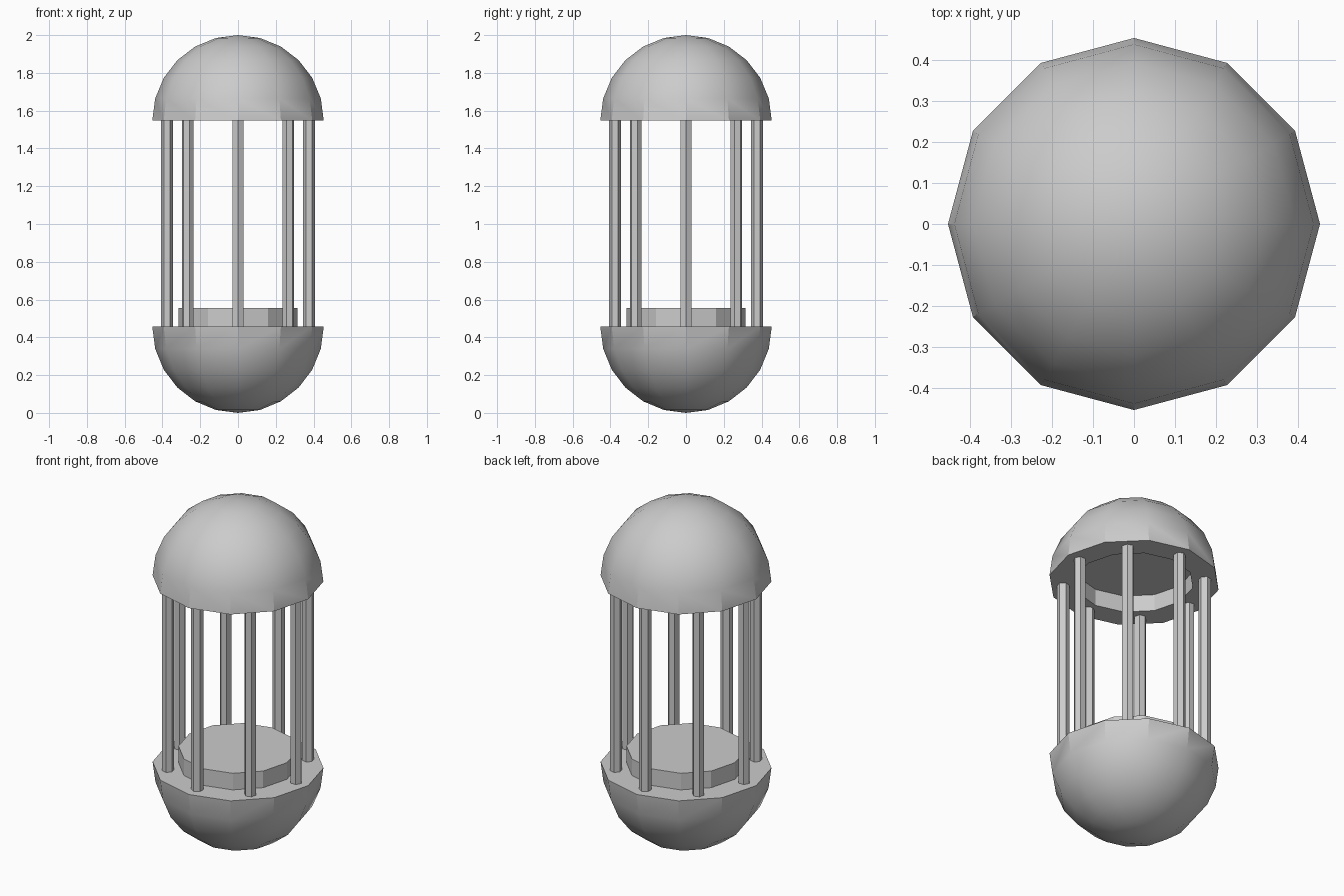
import bpy
import bmesh
from math import sin, cos, pi, radians

if "Cube" in bpy.data.objects:
    bpy.data.objects.remove(bpy.data.objects["Cube"])

SIDES = 12
R = 0.454           # dome radius
INNER = 0.316       # raised plate / recess radius
STEP = 0.097        # plate height / recess depth
LOW_RIM, HIGH_RIM = 0.458, 1.547


def finish(bm, name, smooth_angle=None):
    bmesh.ops.recalc_face_normals(bm, faces=bm.faces)
    mesh = bpy.data.meshes.new(name)
    bm.to_mesh(mesh)
    bm.free()
    obj = bpy.data.objects.new(name, mesh)
    bpy.context.collection.objects.link(obj)
    if smooth_angle:
        bpy.ops.object.select_all(action='DESELECT')
        obj.select_set(True)
        bpy.context.view_layer.objects.active = obj
        bpy.ops.object.shade_smooth_by_angle(angle=radians(smooth_angle))
    return obj


def lathe(name, profile, sides=SIDES, smooth_angle=None):
    """Revolve (radius, z) points; radius 0 makes a pole, open ends are capped."""
    bm = bmesh.new()
    rings = []
    for r, z in profile:
        if r == 0:
            rings.append([bm.verts.new((0, 0, z))] * sides)
        else:
            rings.append([bm.verts.new((r * cos(2 * pi * i / sides),
                                        r * sin(2 * pi * i / sides), z))
                          for i in range(sides)])
    for a, b in zip(rings, rings[1:]):
        for i in range(sides):
            j = (i + 1) % sides
            quad = list(dict.fromkeys((a[i], a[j], b[j], b[i])))
            bm.faces.new(quad)
    for ring in (rings[0], rings[-1]):
        if ring[0] is not ring[1]:
            bm.faces.new(ring)
    return finish(bm, name, smooth_angle)


def dome_profile(rim, height):
    """Half-sphere arc from the pole to the rim; negative height points down."""
    arc = [(R * cos(radians(a)), rim + height * sin(radians(a)))
           for a in range(75, -1, -15)]
    return [(0, rim + height)] + arc


# Lower dome with raised plate
lathe("lower_dome", dome_profile(LOW_RIM, -LOW_RIM)
      + [(INNER, LOW_RIM), (INNER, LOW_RIM + STEP)], smooth_angle=29)

# Upper dome with matching recess
lathe("upper_dome", dome_profile(HIGH_RIM, 2 - HIGH_RIM)
      + [(INNER, HIGH_RIM), (INNER, HIGH_RIM + STEP)], smooth_angle=29)

# Eight hexagonal bars around the cage
for k in range(8):
    a = k * pi / 4
    bar = lathe(f"cage_bar_{k + 1}",
                [(0.0325, LOW_RIM - 0.005), (0.0325, HIGH_RIM + 0.005)], sides=6)
    bar.location = (0.376 * cos(a), 0.376 * sin(a), 0)
    bar.rotation_euler.z = a
